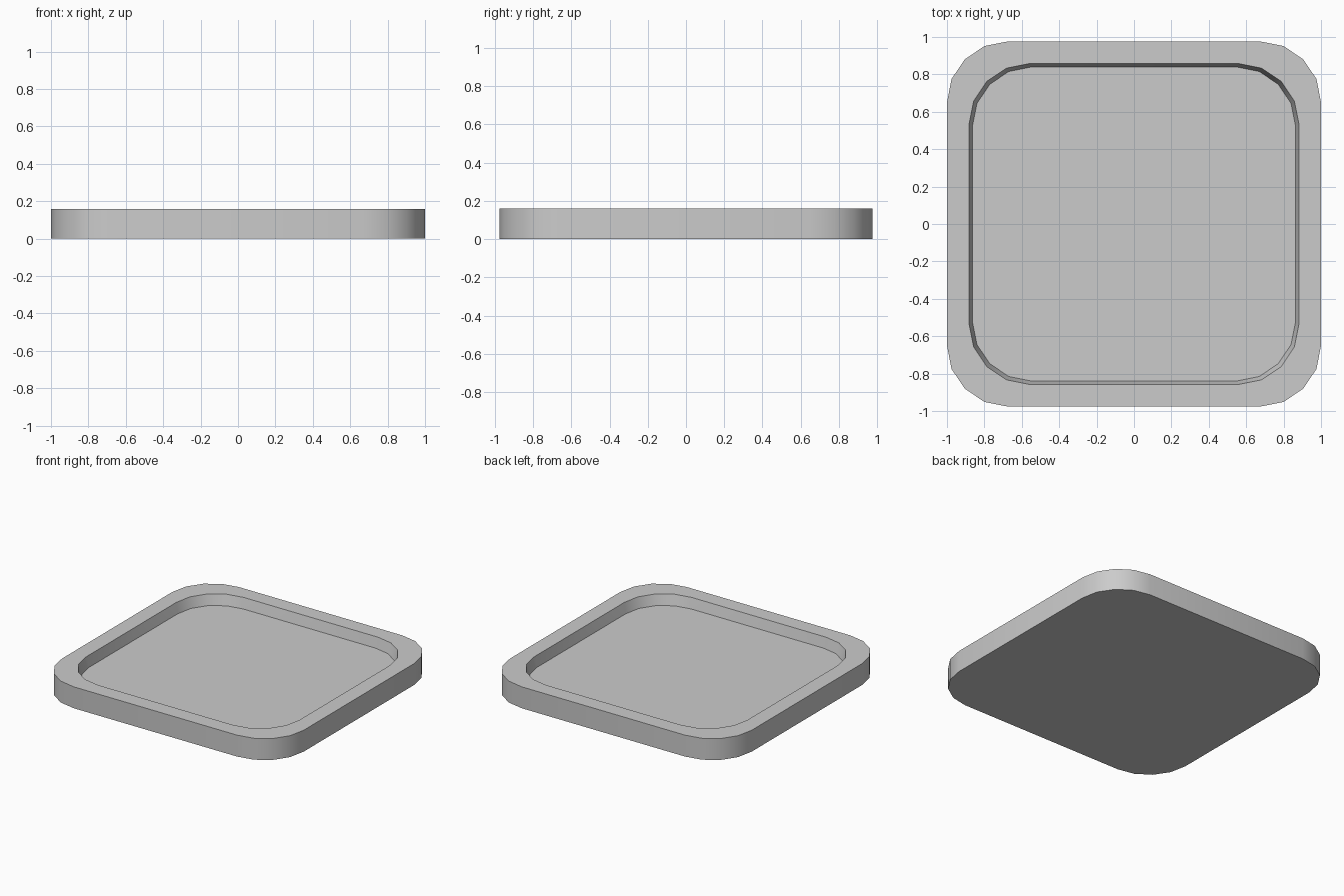
import bpy, bmesh, math

if "Cube" in bpy.data.objects:
    bpy.data.objects.remove(bpy.data.objects["Cube"])

HX, HY, R, SEG = 1.0, 0.976, 0.325, 4


def loop(bm, inset, r, z):
    """Rounded rectangle ring of vertices, inset from the outer outline."""
    cx, cy = HX - inset - r, HY - inset - r
    verts = []
    for q, (sx, sy) in enumerate([(1, 1), (-1, 1), (-1, -1), (1, -1)]):
        for i in range(SEG + 1):
            a = math.pi / 2 * (q + i / SEG)
            verts.append(bm.verts.new((sx * cx + r * math.cos(a),
                                       sy * cy + r * math.sin(a), z)))
    return verts


bm = bmesh.new()
# outline bottom, outline top, rim inner edge, recessed floor edge
rings = [loop(bm, 0, R, 0), loop(bm, 0, R, 0.16),
         loop(bm, 0.118, R, 0.16), loop(bm, 0.136, R - 0.008, 0.083)]
for lo, hi in zip(rings, rings[1:]):
    n = len(lo)
    for i in range(n):
        j = (i + 1) % n
        bm.faces.new((lo[i], lo[j], hi[j], hi[i]))
# underside and tray floor
bm.faces.new(rings[0][::-1])
bm.faces.new(rings[-1])

mesh = bpy.data.meshes.new("shallow_tray")
bm.to_mesh(mesh)
bm.free()
tray = bpy.data.objects.new("shallow_tray", mesh)
bpy.context.collection.objects.link(tray)
bpy.context.view_layer.objects.active = tray
tray.select_set(True)
bpy.ops.object.shade_smooth_by_angle(angle=math.radians(30))
